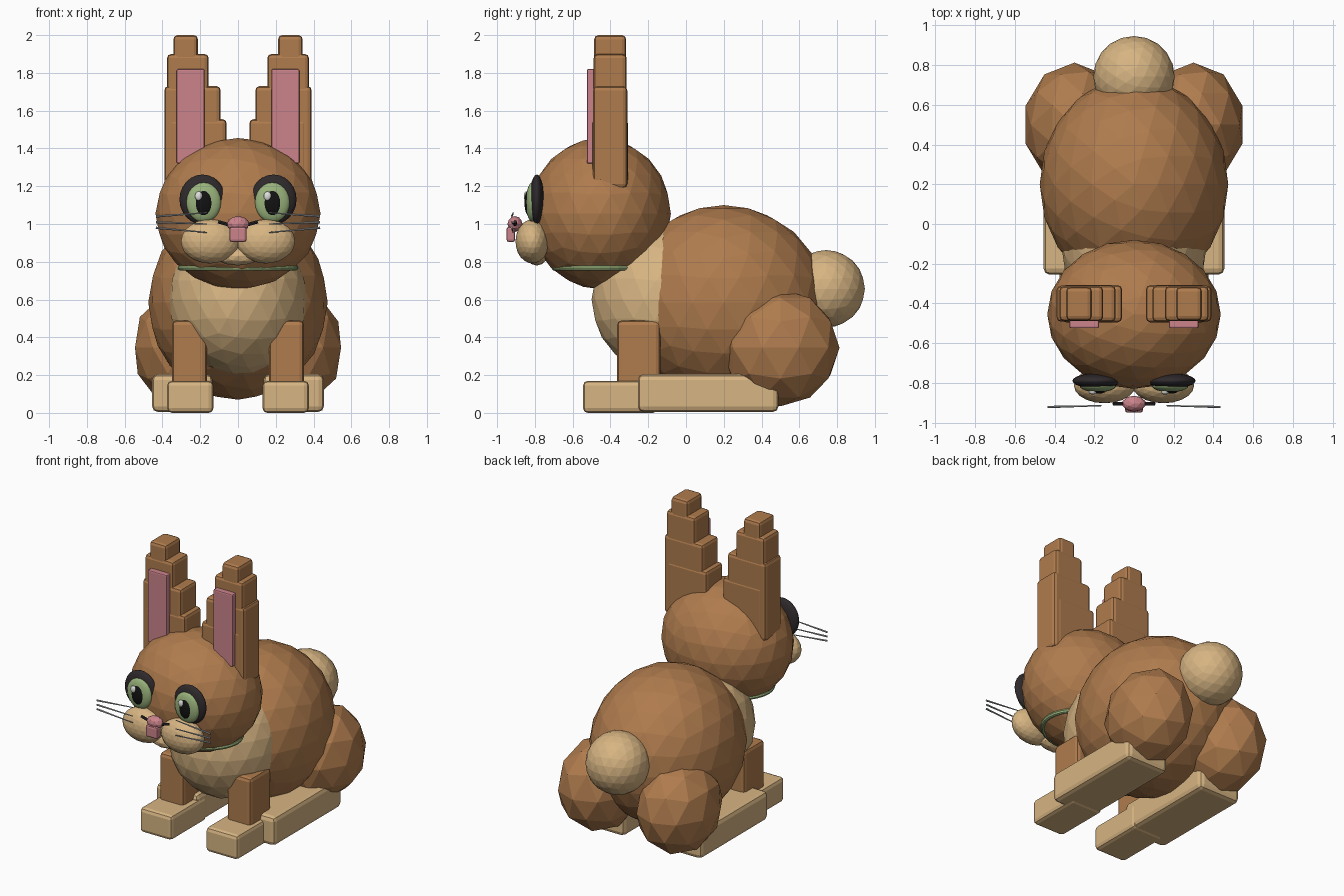
import bpy, bmesh, math
from mathutils import Vector

if "Cube" in bpy.data.objects:
    bpy.data.objects.remove(bpy.data.objects["Cube"])


def material(name, rgb):
    m = bpy.data.materials.new(name)
    m.diffuse_color = (*rgb, 1)
    m.use_nodes = True
    m.node_tree.nodes["Principled BSDF"].inputs["Base Color"].default_value = m.diffuse_color
    return m


BROWN = material("brown fur", (0.43, 0.20, 0.075))
CREAM = material("cream fur", (0.68, 0.46, 0.225))
PINK = material("pink", (0.60, 0.23, 0.26))
GREEN = material("green", (0.32, 0.45, 0.20))
DARK = material("dark rim", (0.028, 0.022, 0.024))
BLACK = material("black", (0.006, 0.006, 0.006))
WHITE = material("highlight", (0.75, 0.75, 0.72))
GREY = material("whisker grey", (0.42, 0.44, 0.45))


def finish(name, bm, mat, smooth=False):
    mesh = bpy.data.meshes.new(name)
    bm.to_mesh(mesh)
    bm.free()
    mesh.materials.append(mat)
    for p in mesh.polygons:
        p.use_smooth = smooth
    ob = bpy.data.objects.new(name, mesh)
    bpy.context.collection.objects.link(ob)
    return ob


def ball(name, centre, radii, mat, level=3, smooth=False):
    bm = bmesh.new()
    if smooth:
        bmesh.ops.create_uvsphere(bm, u_segments=24, v_segments=12, radius=1)
    else:
        bmesh.ops.create_icosphere(bm, subdivisions=level, radius=1)
    bmesh.ops.scale(bm, vec=radii, verts=bm.verts)
    bmesh.ops.translate(bm, vec=centre, verts=bm.verts)
    return finish(name, bm, mat, smooth)


def box(name, xs, ys, zs, mat, bevel=0.02):
    """Bevelled box given by its ranges on the three axes."""
    bm = bmesh.new()
    bmesh.ops.create_cube(bm, size=1)
    ranges = (sorted(xs), ys, zs)
    bmesh.ops.scale(bm, vec=[b - a for a, b in ranges], verts=bm.verts)
    bmesh.ops.translate(bm, vec=[(a + b) / 2 for a, b in ranges], verts=bm.verts)
    bmesh.ops.bevel(bm, geom=bm.edges[:], offset=bevel, segments=2,
                    profile=0.5, affect='EDGES')
    return finish(name, bm, mat)


def rod(name, a, b, r1, r2, mat):
    a, b = Vector(a), Vector(b)
    bm = bmesh.new()
    bmesh.ops.create_cone(bm, cap_ends=True, segments=8, radius1=r1, radius2=r2,
                          depth=(b - a).length)
    ob = finish(name, bm, mat)
    ob.location = (a + b) / 2
    ob.rotation_euler = (b - a).to_track_quat('Z', 'Y').to_euler()
    return ob


# Body, chest, head and tail
ball("body", (0, 0.20, 0.585), (0.475, 0.54, 0.515), BROWN)
ball("chest", (0, -0.10, 0.60), (0.367, 0.40, 0.40), CREAM)
ball("head", (0, -0.455, 1.055), (0.437, 0.375, 0.40), BROWN)
ball("tail", (0, 0.742, 0.657), (0.205, 0.205, 0.205), CREAM)
ball("chin", (0, -0.79, 0.83), (0.12, 0.055, 0.05), CREAM, 2)

# Nose and front teeth flap
ball("nose", (0, -0.905, 1.0), (0.06, 0.04, 0.042), PINK, 2)
box("lip", (-0.045, 0.045), (-0.95, -0.905), (0.905, 0.985), PINK, 0.012)

# Collar, mostly sunk in the head
bpy.ops.mesh.primitive_torus_add(major_radius=0.305, minor_radius=0.015,
                                 major_segments=32, minor_segments=8,
                                 location=(0, -0.455, 0.768))
collar = bpy.context.object
collar.name = "collar"
collar.scale.y = 0.8
collar.data.materials.append(GREEN)

# Stepped ear columns: inner x, outer x, top z
EAR = ((0.06, 0.365, 1.555), (0.092, 0.39, 1.73),
       (0.155, 0.376, 1.90), (0.212, 0.342, 2.0))

for s, side in ((-1, "left"), (1, "right")):
    # Ears
    for i, (x0, x1, top) in enumerate(EAR):
        d = 0.003 * i
        box(f"{side}_ear_step_{i + 1}", (s * x0, s * x1),
            (-0.495 + d, -0.308 - d), (1.19, top), BROWN, 0.022)
    box(f"{side}_inner_ear", (s * 0.177, s * 0.325), (-0.525, -0.47),
        (1.32, 1.82), PINK, 0.008)

    # Eyes, both highlights shifted to the same side
    ball(f"{side}_eye_rim", (s * 0.188, -0.79, 1.13), (0.122, 0.038, 0.132),
         DARK, smooth=True)
    ball(f"{side}_iris", (s * 0.182, -0.815, 1.115), (0.092, 0.032, 0.105),
         GREEN, smooth=True)
    ball(f"{side}_pupil", (s * 0.182, -0.833, 1.112), (0.047, 0.022, 0.068),
         BLACK, smooth=True)
    ball(f"{side}_eye_highlight", (s * 0.182 - 0.026, -0.847, 1.148),
         (0.02, 0.012, 0.024), WHITE, smooth=True)

    # Muzzle, mouth line and whiskers
    ball(f"{side}_cheek", (s * 0.148, -0.813, 0.908), (0.155, 0.09, 0.117), CREAM)
    rod(f"{side}_mouth_line", (s * 0.045, -0.905, 0.995),
        (s * 0.105, -0.905, 1.012), 0.009, 0.009, DARK)
    for k, (z0, z1) in enumerate(((1.06, 1.04), (1.0, 1.01), (0.955, 0.98))):
        rod(f"{side}_whisker_{k + 1}", (s * 0.165, -0.915, z0),
            (s * 0.435, -0.922, z1), 0.003, 0.006, GREY)

    # Legs and feet
    ball(f"{side}_haunch", (s * 0.30, 0.50, 0.345), (0.258, 0.313, 0.31), BROWN, 2)
    box(f"{side}_front_leg", (s * 0.165, s * 0.35), (-0.365, -0.135),
        (0.12, 0.49), BROWN, 0.025)
    box(f"{side}_front_foot", (s * 0.13, s * 0.375), (-0.545, -0.15),
        (0.0, 0.17), CREAM, 0.025)
    box(f"{side}_hind_foot", (s * 0.135, s * 0.455), (-0.255, 0.49),
        (0.005, 0.205), CREAM, 0.03)
